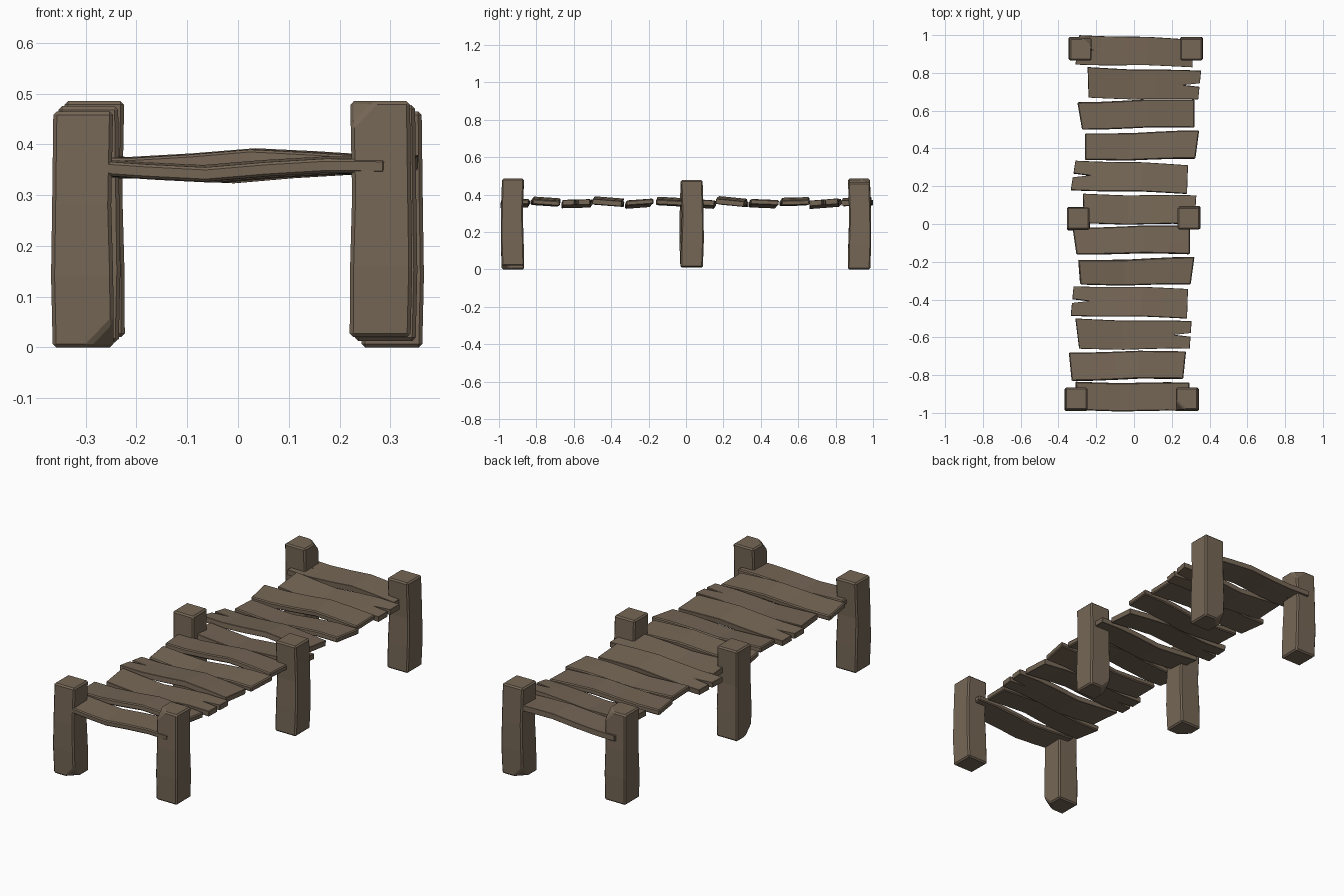
import bpy, bmesh
from mathutils import Vector

cube = bpy.data.objects.get("Cube")
if cube:
    bpy.data.objects.remove(cube, do_unlink=True)

wood = bpy.data.materials.new("weathered brown wood")
wood.use_nodes = True
colour = (0.18, 0.135, 0.093, 1)
wood.diffuse_color = colour
shader = wood.node_tree.nodes["Principled BSDF"]
shader.inputs["Base Color"].default_value = colour
shader.inputs["Roughness"].default_value = 0.9


def finish(bm, name, bevel, thickness=0):
    """Turn a bmesh into a wooden object with chipped, flat edges."""
    bmesh.ops.recalc_face_normals(bm, faces=bm.faces[:])
    mesh = bpy.data.meshes.new(name)
    bm.to_mesh(mesh)
    bm.free()
    mesh.materials.append(wood)
    obj = bpy.data.objects.new(name, mesh)
    bpy.context.collection.objects.link(obj)
    if thickness:
        solid = obj.modifiers.new("thickness", 'SOLIDIFY')
        solid.thickness = thickness
        solid.offset = 0
    edge = obj.modifiers.new("worn_edges", 'BEVEL')
    edge.width = bevel
    edge.segments = 1
    edge.limit_method = 'ANGLE'
    edge.angle_limit = 0.6
    return obj


# Planks: a bent sheet between four corners, optionally split at one end
BEND = (0, -0.008, -0.014, -0.004, 0.003, 0.002)
ROWS = (0, 0.43, 0.5, 0.57, 1)
SPLIT = 0.09


def plank(name, corners, split, wave, tilt):
    back_l, back_r, front_r, front_l = (Vector(c) for c in corners)
    bm = bmesh.new()
    last = len(BEND) - 1
    grid = []
    for i in range(last + 1):
        t = i / last
        bend = BEND[i] if wave > 0 else -BEND[last - i]
        line = []
        for j, v in enumerate(ROWS):
            p = front_l.lerp(front_r, t).lerp(back_l.lerp(back_r, t), v)
            p.y += bend * 0.4
            # Pull the middle row inwards for the crack
            if j == 2 and split < 0 and i == 0:
                p.x += SPLIT
            if j == 2 and split > 0 and i == last:
                p.x -= SPLIT
            z = 0.357 + bend + tilt * (v - 0.5)
            line.append(bm.verts.new((p.x, p.y, z)))
        grid.append(line)
    for a, b in zip(grid, grid[1:]):
        for j in range(len(ROWS) - 1):
            bm.faces.new((a[j], b[j], b[j + 1], a[j + 1]))
    finish(bm, name, 0.005, 0.028)


# Corners run back left, back right, front right, front left in plan
PLANKS = [
    (((-.29, 1.0), (.31, .975), (.31, .83), (-.31, .845)), -1, -1, .005),
    (((-.245, .83), (.355, .81), (.34, .66), (-.24, .67)), 1, 1, .012),
    (((-.30, .645), (.32, .66), (.32, .51), (-.275, .50)), 0, -1, .004),
    (((-.26, .48), (.345, .495), (.325, .345), (-.26, .34)), 0, 1, -.006),
    (((-.31, .335), (.285, .31), (.28, .16), (-.335, .18)), -1, -1, -.015),
    (((-.27, .16), (.33, .15), (.32, 0), (-.265, .005)), 1, 1, -.01),
    (((-.325, -.02), (.295, -.01), (.295, -.16), (-.305, -.16)), 0, -1, -.008),
    (((-.295, -.19), (.32, -.175), (.30, -.32), (-.285, -.32)), 0, 1, .01),
    (((-.32, -.33), (.285, -.345), (.28, -.5), (-.335, -.485)), -1, -1, -.012),
    (((-.31, -.50), (.305, -.515), (.295, -.66), (-.29, -.66)), 1, 1, .004),
    (((-.345, -.68), (.275, -.675), (.26, -.82), (-.33, -.83)), 0, -1, -.01),
    (((-.31, -.835), (.295, -.84), (.29, -.99), (-.30, -.985)), 0, 1, .005),
]
for n, (corners, split, wave, tilt) in enumerate(PLANKS, 1):
    plank(f"plank_{n}", corners, split, wave, tilt)


# Posts: slightly bowed square beams with one corner hacked off
HALF = 0.06
HEIGHT = 0.465


def post(name, x, y, base, cut):
    bm = bmesh.new()
    rings = []
    for t, swell, bow in ((0, 1, 0), (.3, 1.02, .7), (.6, .97, 1), (1, .98, 0)):
        h = HALF * swell
        dx = -cut[0] * bow * 0.003
        dy = cut[1] * bow * 0.006
        rings.append([bm.verts.new((sx * h + dx, sy * h + dy, HEIGHT * t))
                      for sx, sy in ((-1, -1), (1, -1), (1, 1), (-1, 1))])
    for a, b in zip(rings, rings[1:]):
        for j in range(4):
            k = (j + 1) % 4
            bm.faces.new((a[j], a[k], b[k], b[j]))
    bm.faces.new(rings[0][::-1])
    bm.faces.new(rings[-1])
    # Slice the corner named by the signs in cut
    normal = Vector(cut).normalized()
    tip = Vector((cut[0] * HALF, cut[1] * HALF, HEIGHT if cut[2] > 0 else 0))
    result = bmesh.ops.bisect_plane(
        bm, geom=bm.verts[:] + bm.edges[:] + bm.faces[:],
        plane_co=tip - normal * 0.03, plane_no=normal, clear_outer=True)
    rim = [e for e in result["geom_cut"] if isinstance(e, bmesh.types.BMEdge)]
    bmesh.ops.contextual_create(bm, geom=rim)
    obj = finish(bm, name, 0.007)
    obj.location = (x, y, base)


post("front_right_post", -.305, -.925, 0, (1, -1, -1))
post("front_left_post", .28, -.925, .02, (-1, -1, 1))
post("middle_right_post", -.295, .03, .01, (-1, -1, -1))
post("middle_left_post", .29, .03, .012, (-1, 1, -1))
post("back_right_post", -.283, .925, .02, (1, 1, 1))
post("back_left_post", .303, .925, 0, (-1, 1, -1))
